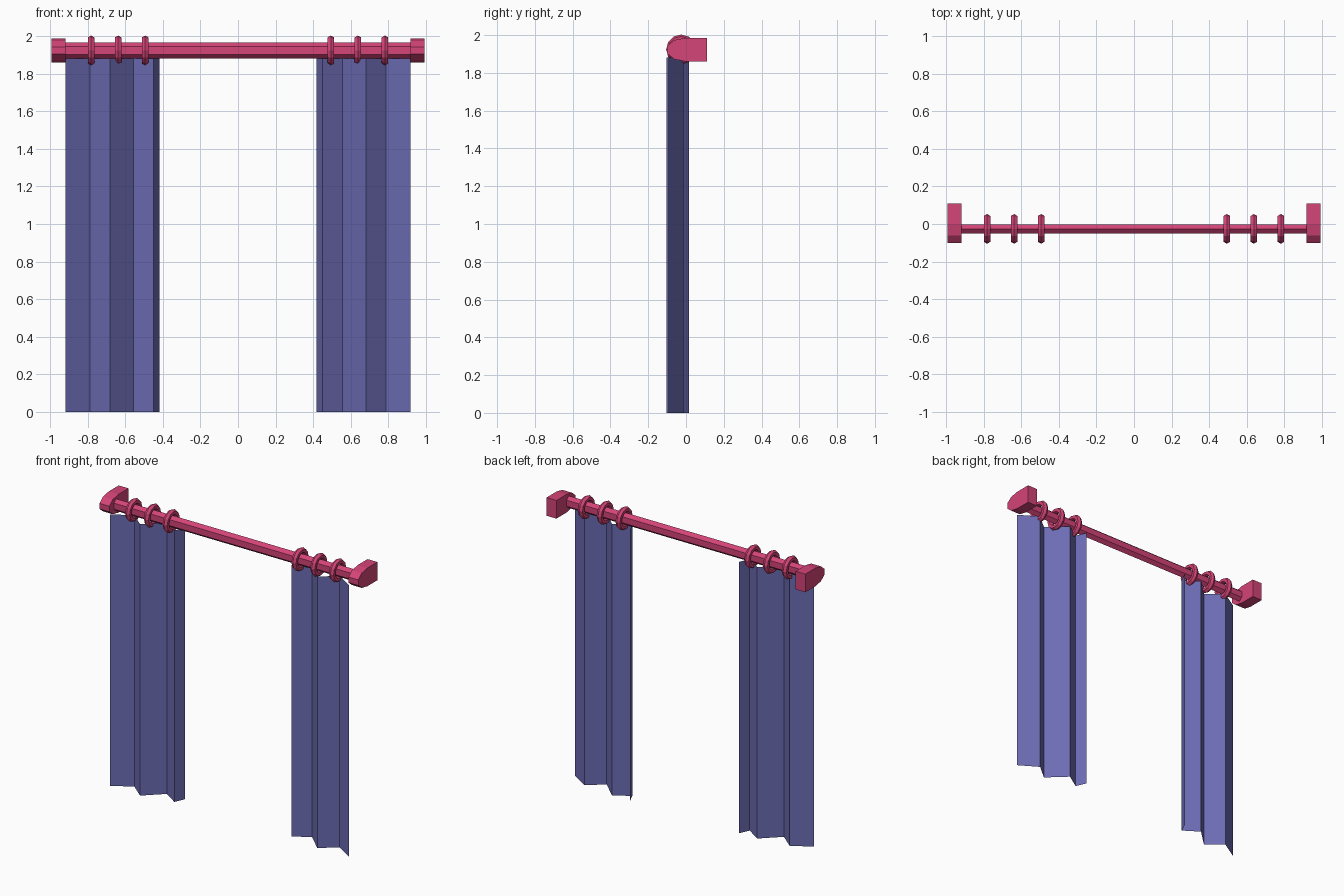
import bpy, bmesh, math
from mathutils import Matrix

if "Cube" in bpy.data.objects:
    bpy.data.objects.remove(bpy.data.objects["Cube"])


def material(name, rgb):
    m = bpy.data.materials.new(name)
    m.diffuse_color = (*rgb, 1)
    m.use_nodes = True
    m.node_tree.nodes["Principled BSDF"].inputs["Base Color"].default_value = m.diffuse_color
    return m


PINK = material("rod pink", (0.66, 0.058, 0.185))
BLUE = material("curtain blue", (0.152, 0.15, 0.46))
ROD_Y, ROD_Z = -0.026, 1.924


def finish(name, bm, mat, solid=True):
    if solid:
        bmesh.ops.recalc_face_normals(bm, faces=bm.faces)
    me = bpy.data.meshes.new(name)
    bm.to_mesh(me)
    bm.free()
    me.materials.append(mat)
    ob = bpy.data.objects.new(name, me)
    bpy.context.collection.objects.link(ob)
    return ob


def prism_x(name, profile, x0, x1, mat):
    """Extrude a closed (y, z) profile along x."""
    bm = bmesh.new()
    f = bm.faces.new([bm.verts.new((x0, y, z)) for y, z in profile])
    ext = bmesh.ops.extrude_face_region(bm, geom=[f])["geom"]
    bmesh.ops.translate(bm, vec=(x1 - x0, 0, 0),
                        verts=[v for v in ext if isinstance(v, bmesh.types.BMVert)])
    return finish(name, bm, mat)


# Six-sided rod, slightly flattened front to back
rod = [(ROD_Y + 0.028 * math.sin(i * math.pi / 3),
        ROD_Z + 0.042 * math.cos(i * math.pi / 3)) for i in range(6)]
prism_x("rod", rod, -0.93, 0.93, PINK)

# Wall bracket profile: square at the back, rounded at the front
bracket = [(0.11, 1.86), (0.11, 1.986)]
for i in range(6):
    a = math.pi / 2 + i * math.pi / 5
    bracket.append((0.105 * math.cos(a), 1.923 + 0.063 * math.sin(a)))

# Curtain fold line in (x, y), right-hand side
FOLDS = [(0.418, 0.017), (0.45, -0.055), (0.557, 0.015),
         (0.68, -0.102), (0.787, -0.012), (0.917, -0.092)]

for side, s in (("left", -1), ("right", 1)):
    prism_x(f"bracket_{side}", bracket, s * 0.917, s * 0.9925, PINK)

    # Rings around the rod
    for n, x in enumerate((0.494, 0.638, 0.782)):
        bpy.ops.mesh.primitive_torus_add(
            location=(s * x, ROD_Y, ROD_Z), rotation=(0, math.pi / 2, 0),
            major_segments=12, minor_segments=6,
            major_radius=0.059, minor_radius=0.02)
        ob = bpy.context.object
        ob.name = f"ring_{side}_{n + 1}"
        ob.data.materials.append(PINK)

    # Pleated curtain, a single sheet
    bm = bmesh.new()
    cols = [[bm.verts.new((s * x, y, z)) for z in (0, 1.882)] for x, y in FOLDS]
    for a, b in zip(cols, cols[1:]):
        quad = [a[0], b[0], b[1], a[1]]
        bm.faces.new(quad if s > 0 else quad[::-1])
    finish(f"curtain_{side}", bm, BLUE, solid=False)
